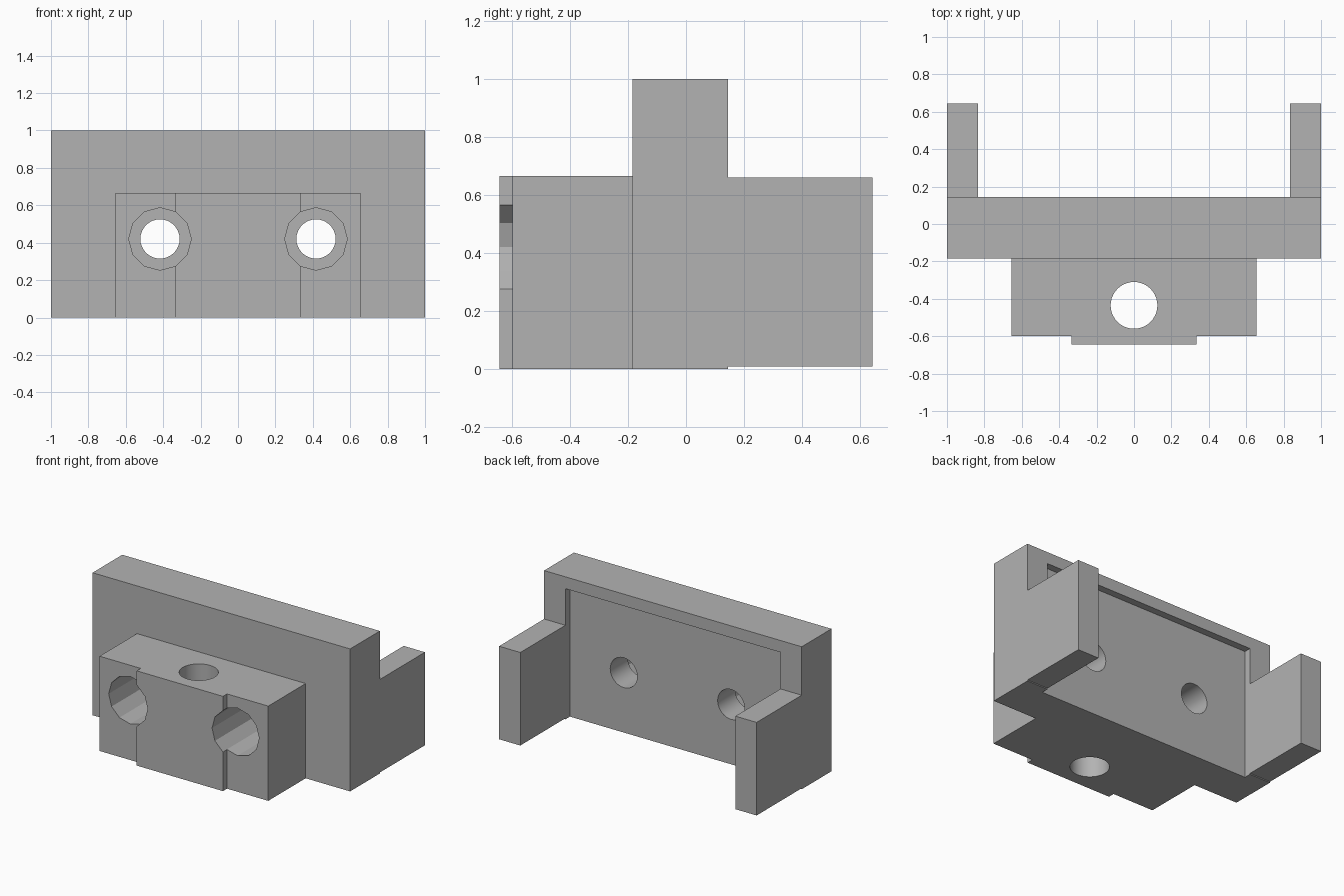
import bpy, bmesh, math
from mathutils import Matrix, Vector

if "Cube" in bpy.data.objects:
    bpy.data.objects.remove(bpy.data.objects["Cube"], do_unlink=True)

# Single grey material
grey = bpy.data.materials.new("plain_grey")
grey.use_nodes = True
colour = (0.45, 0.45, 0.45, 1)
grey.diffuse_color = colour
grey.node_tree.nodes["Principled BSDF"].inputs["Base Color"].default_value = colour


def add_mesh(name, bm):
    bmesh.ops.recalc_face_normals(bm, faces=bm.faces)
    mesh = bpy.data.meshes.new(name)
    bm.to_mesh(mesh)
    bm.free()
    mesh.materials.append(grey)
    obj = bpy.data.objects.new(name, mesh)
    bpy.context.collection.objects.link(obj)
    return obj


def box(name, low, high):
    low, high = Vector(low), Vector(high)
    bm = bmesh.new()
    bmesh.ops.create_cube(bm, size=1, matrix=Matrix.Translation((low + high) / 2)
                          @ Matrix.Diagonal((*(high - low), 1)))
    return add_mesh(name, bm)


def cylinder(name, start, end, radius, sides):
    start, end = Vector(start), Vector(end)
    axis = end - start
    turn = Matrix.Rotation(math.pi / 2, 4, "X") if abs(axis.y) > 0 else Matrix()
    bm = bmesh.new()
    bmesh.ops.create_cone(bm, cap_ends=True, segments=sides, radius1=radius, radius2=radius,
                          depth=axis.length,
                          matrix=Matrix.Translation((start + end) / 2) @ turn
                          @ Matrix.Rotation(math.pi / 2, 4, "Z"))
    return add_mesh(name, bm)


def prism(name, outline, height):
    bm = bmesh.new()
    face = bm.faces.new([bm.verts.new((x, y, 0)) for x, y in outline])
    grown = bmesh.ops.extrude_face_region(bm, geom=[face])["geom"]
    bmesh.ops.translate(bm, vec=(0, 0, height),
                        verts=[v for v in grown if isinstance(v, bmesh.types.BMVert)])
    return add_mesh(name, bm)


def combine(target, tool, operation):
    tool.hide_render = True
    mod = target.modifiers.new(tool.name, "BOOLEAN")
    mod.operation, mod.object, mod.solver = operation, tool, "EXACT"
    bpy.context.view_layer.objects.active = target
    bpy.ops.object.modifier_apply(modifier=mod.name)
    bpy.data.objects.remove(tool, do_unlink=True)


# Upright plate
body = box("mounting_bracket", (-1, -0.185, 0), (1, 0.145, 1))

# Front block with its raised centre pad
half = [(0.655, -0.1), (0.655, -0.6), (0.335, -0.6), (0.335, -0.645)]
block = prism("front_block", half + [(-x, y) for x, y in reversed(half)], 0.665)
combine(body, block, "UNION")

# Shallow recess in the back, open at the bottom
combine(body, box("back_recess", (-0.835, 0.095, -0.1), (0.835, 0.3, 0.917)), "DIFFERENCE")

for side, s in (("left", 1), ("right", -1)):
    # Rear arm
    xs = sorted((s * 0.835, s))
    combine(body, box(side + "_arm", (xs[0], 0.1, 0.007), (xs[1], 0.645, 0.66)), "UNION")
    # Faceted counterbore and round screw hole
    x = s * 0.417
    combine(body, cylinder(side + "_counterbore", (x, -0.8, 0.42), (x, -0.1, 0.42), 0.167, 12),
            "DIFFERENCE")
    combine(body, cylinder(side + "_screw_hole", (x, -0.3, 0.42), (x, 0.3, 0.42), 0.105, 32),
            "DIFFERENCE")

# Vertical hole through the block
combine(body, cylinder("vertical_hole", (0, -0.435, -0.2), (0, -0.435, 0.9), 0.125, 40),
        "DIFFERENCE")

bpy.ops.object.select_all(action="DESELECT")
body.select_set(True)
bpy.context.view_layer.objects.active = body
bpy.ops.object.shade_smooth_by_angle(angle=math.radians(25))
